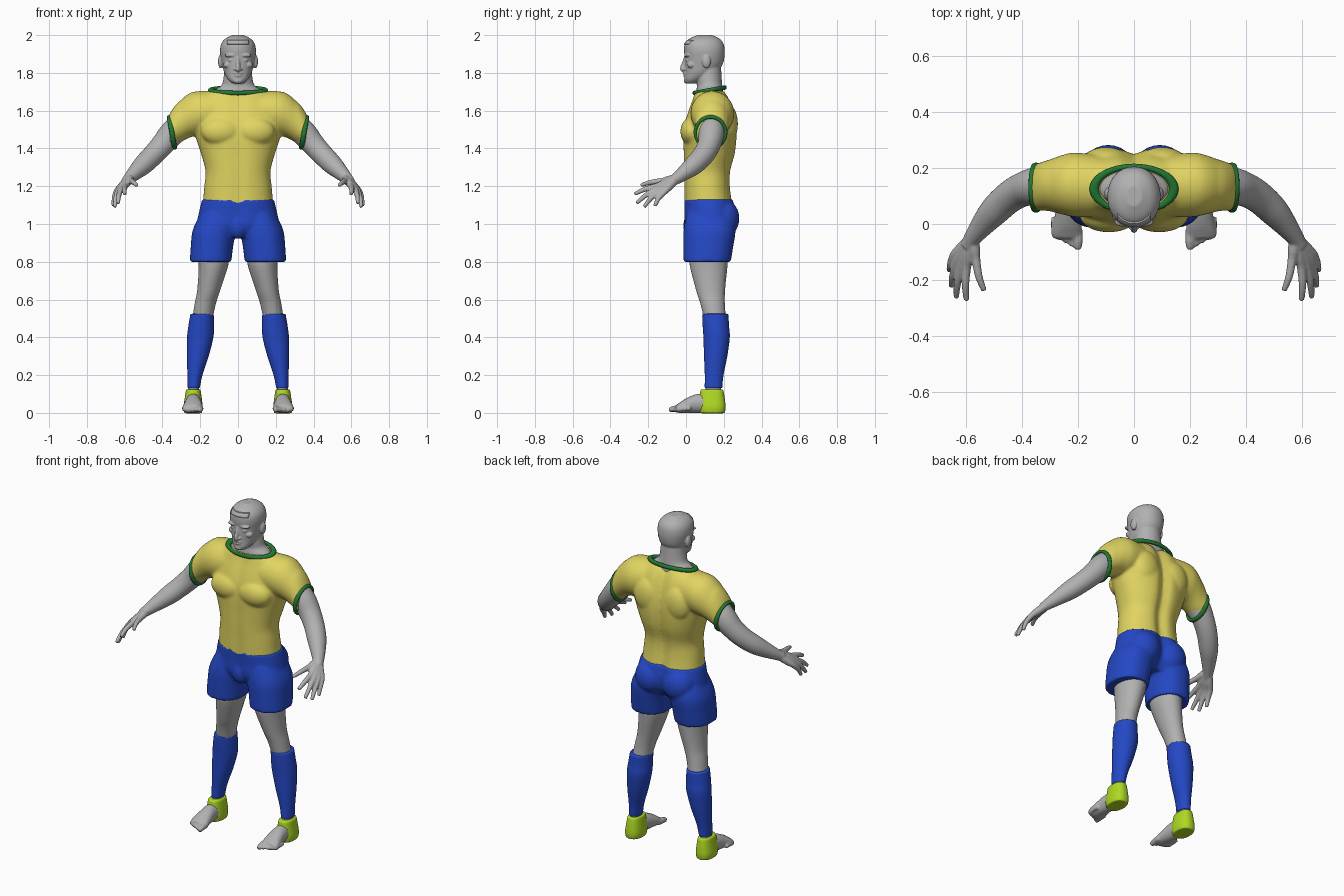
import bpy
import bmesh
import math
from mathutils import Matrix, Vector

default_cube = bpy.data.objects.get("Cube")
if default_cube:
    bpy.data.objects.remove(default_cube, do_unlink=True)

SIDES = (1, -1)
X, Y, Z = Vector((1, 0, 0)), Vector((0, 1, 0)), Vector((0, 0, 1))
RING_AXES = {"x": (Y, Z), "y": (X, Z), "z": (X, Y)}


def make_material(name, red, green, blue):
    material = bpy.data.materials.new(name)
    material.use_nodes = True
    material.diffuse_color = (red, green, blue, 1)
    shader = material.node_tree.nodes["Principled BSDF"]
    shader.inputs["Base Color"].default_value = (red, green, blue, 1)
    shader.inputs["Roughness"].default_value = 0.7
    return material


SKIN = make_material("skin_grey", 0.44, 0.44, 0.44)
YELLOW = make_material("shirt_yellow", 0.75, 0.66, 0.12)
BLUE = make_material("shorts_blue", 0.018, 0.065, 0.56)
GREEN = make_material("trim_green", 0.017, 0.19, 0.035)
LIME = make_material("heel_lime", 0.43, 0.70, 0.017)


def interpolate(keys, steps=5):
    """Smooth curve through all key sections."""
    result = []
    last = len(keys) - 1
    for i in range(last):
        near = (keys[max(i - 1, 0)], keys[i], keys[i + 1], keys[min(i + 2, last)])
        for step in range(steps):
            t = step / steps
            result.append([
                b + 0.5 * t * (c - a + t * (2 * a - 5 * b + 4 * c - d + t * (3 * b - a - 3 * c + d)))
                for a, b, c, d in zip(*near)])
    result.append(list(keys[-1]))
    return result


def loft(bm, keys, axis="z", side=1, power=2, back_groove=0, front_groove=0, segments=40):
    """Closed skin through sections (x, y, z, radius, radius)."""
    sections = interpolate(keys)
    centres = [Vector((s[0] * side, s[1], s[2])) for s in sections]
    rings = []
    for i, section in enumerate(sections):
        if axis == "path":
            tangent = centres[min(i + 1, len(centres) - 1)] - centres[max(i - 1, 0)]
            turn = tangent.to_track_quat("Z", "Y")
            u, v = turn @ X, turn @ Y
        else:
            u, v = RING_AXES[axis]
        ring = []
        for k in range(segments):
            angle = math.tau * k / segments
            cosine, sine = math.cos(angle), math.sin(angle)
            a = math.copysign(abs(cosine) ** (2 / power), cosine)
            b = math.copysign(abs(sine) ** (2 / power), sine)
            point = centres[i] + u * a * section[3] + v * b * section[4]
            fold = math.exp(-(point.x / 0.035) ** 2)
            point.y -= fold * (back_groove if sine > 0 else -front_groove)
            ring.append(bm.verts.new(point))
        rings.append(ring)
    for lower, upper in zip(rings, rings[1:]):
        for k in range(segments):
            n = (k + 1) % segments
            bm.faces.new((lower[k], lower[n], upper[n], upper[k]))
    bm.faces.new(rings[0][::-1])
    bm.faces.new(rings[-1])


def tube(bm, keys, segments=16):
    """Round limb through (x, y, z, radius)."""
    loft(bm, [(*key, key[3]) for key in keys], "path", segments=segments)


def blob(bm, centre, radii, paired=False):
    """Ellipsoid muscle or feature, optionally on both sides."""
    for side in SIDES if paired else (1,):
        place = Matrix.Translation((centre[0] * side, centre[1], centre[2]))
        bmesh.ops.create_uvsphere(bm, u_segments=24, v_segments=14, radius=1,
                                  matrix=place @ Matrix.Diagonal((*radii, 1)))


def sculpt(name, bm, material, voxel, smoothing, mirrored=False):
    """Fuse the overlapping volumes into one smooth surface."""
    bmesh.ops.recalc_face_normals(bm, faces=bm.faces[:])
    mesh = bpy.data.meshes.new(name)
    bm.to_mesh(mesh)
    bm.free()
    mesh.materials.append(material)
    obj = bpy.data.objects.new(name, mesh)
    bpy.context.collection.objects.link(obj)
    fuse = obj.modifiers.new("fuse", "REMESH")
    fuse.mode = "VOXEL"
    fuse.voxel_size = voxel
    fuse.use_smooth_shade = True
    relax = obj.modifiers.new("relax", "SMOOTH")
    relax.factor = 0.5
    relax.iterations = smoothing
    if mirrored:
        obj.modifiers.new("mirror", "MIRROR").use_mirror_merge = False
    return obj


def trim_ring(name, location, rotation, scale):
    bpy.ops.mesh.primitive_torus_add(major_radius=1, minor_radius=0.12, major_segments=48,
                                     location=location, rotation=rotation)
    ring = bpy.context.object
    ring.name = name
    ring.scale = scale
    ring.data.materials.append(GREEN)
    bpy.ops.object.shade_smooth()


# Shirt: trunk, shoulders with sleeves, chest and shoulder blades
bm = bmesh.new()
loft(bm, [(0, .12, 1.10, .187, .132), (0, .113, 1.20, .178, .126), (0, .113, 1.28, .172, .128),
          (0, .124, 1.37, .195, .14), (0, .128, 1.46, .225, .145), (0, .13, 1.53, .245, .14),
          (0, .133, 1.60, .24, .122), (0, .133, 1.66, .215, .10), (0, .125, 1.705, .148, .08)],
     power=2.2, back_groove=.025, front_groove=.008, segments=64)
for side in SIDES:
    loft(bm, [(.12, .135, 1.59, .11, .115), (.21, .14, 1.585, .115, .118), (.26, .14, 1.573, .105, .117),
              (.31, .137, 1.537, .09, .109), (.352, .13, 1.485, .083, .087)], "x", side)
blob(bm, (.09, .03, 1.49), (.105, .06, .075), paired=True)
blob(bm, (.10, .225, 1.53), (.085, .05, .10), paired=True)
for vert in bm.verts:  # slant the sleeve openings
    reach = max(0, (abs(vert.co.x) - .3) / .05)
    vert.co.x += math.copysign(reach * .17 * (vert.co.z - 1.485), vert.co.x)
sculpt("shirt", bm, YELLOW, .008, 6)

# Green trim on sleeves and neckline
for side, label in zip(SIDES, ("left", "right")):
    trim_ring(label + "_cuff", (.35 * side, .13, 1.485), (0, 1.74 * side, 0), (.083, .08, .11))
trim_ring("collar", (0, .125, 1.708), (.18, 0, 0), (.142, .082, .1))

# Shorts: pelvis, seat and two wide legs
bm = bmesh.new()
loft(bm, [(0, .12, 1.13, .19, .134), (0, .128, 1.06, .207, .14),
          (0, .125, .99, .215, .135), (0, .12, .93, .17, .10)],
     power=2.2, back_groove=.025, front_groove=.01, segments=64)
for side in SIDES:
    loft(bm, [(.10, .125, 1.06, .095, .12), (.125, .125, .97, .114, .137),
              (.138, .118, .88, .112, .132), (.145, .112, .80, .11, .125)], side=side, power=2.2)
blob(bm, (.092, .19, 1.03), (.098, .093, .105), paired=True)
blob(bm, (0, .03, .99), (.05, .045, .07))
sculpt("shorts", bm, BLUE, .008, 4)

# Bare legs and feet with toes
bm = bmesh.new()
loft(bm, [(.13, .12, .86, .085, .105), (.13, .12, .78, .078, .10), (.155, .13, .65, .061, .077),
          (.175, .142, .57, .056, .064), (.195, .158, .45, .052, .056), (.213, .155, .30, .044, .048),
          (.235, .145, .14, .029, .041), (.237, .14, .08, .034, .048)])
loft(bm, [(.237, .15, .052, .038, .05), (.237, .06, .05, .042, .05), (.238, 0, .038, .05, .038),
          (.24, -.035, .027, .054, .027), (.24, -.052, .022, .048, .02)], "y")
for toe in range(5):
    x = .2 + toe * .021
    tip = -.09 + .011 * toe
    girth = .017 if toe == 0 else .0125
    tube(bm, [(x, tip + .07, .024, girth), (x, tip + .03, .022, girth), (x, tip, .014, girth * .75)])
sculpt("legs_and_feet", bm, SKIN, .006, 3, mirrored=True)

# Long socks
bm = bmesh.new()
loft(bm, [(.19, .155, .525, .062, .07), (.195, .158, .46, .068, .07), (.2, .162, .40, .07, .07),
          (.213, .157, .30, .058, .062), (.228, .149, .20, .04, .05), (.235, .145, .13, .033, .047)])
sculpt("socks", bm, BLUE, .006, 3, mirrored=True)

# Heel covers
bm = bmesh.new()
loft(bm, [(.237, .137, .125, .038, .06), (.237, .138, .08, .045, .067),
          (.238, .139, .03, .051, .071), (.238, .139, -.002, .047, .066)], power=2.4)
sculpt("heel_covers", bm, LIME, .006, 3, mirrored=True)

# Arms and hands; each finger starts at the wrist so the palm fuses
bm = bmesh.new()
tube(bm, [(.27, .137, 1.56, .062), (.345, .135, 1.485, .068), (.40, .122, 1.42, .061),
          (.45, .092, 1.365, .057), (.50, .045, 1.315, .053), (.545, -.008, 1.272, .041),
          (.58, -.055, 1.238, .03), (.595, -.08, 1.223, .026)], segments=32)
wrist = Vector((.577, -.05, 1.241))
fingers = {
    "index": ((.598, -.155, 1.20), (.598, -.272, 1.158)),
    "middle": ((.618, -.15, 1.187), (.635, -.262, 1.11)),
    "ring": ((.633, -.135, 1.177), (.652, -.222, 1.09)),
    "little": ((.642, -.112, 1.172), (.66, -.165, 1.095)),
    "thumb": ((.565, -.125, 1.228), (.535, -.238, 1.205)),
}
for knuckle, tip in fingers.values():
    knuckle, tip = Vector(knuckle), Vector(tip)
    bend = knuckle.lerp(tip, .5) + Vector((.004, -.006, .004))
    tube(bm, [(*wrist.lerp(knuckle, .15), .022), (*wrist.lerp(knuckle, .6), .021),
              (*knuckle, .0165), (*bend, .0135), (*tip, .01)])
sculpt("arms_and_hands", bm, SKIN, .005, 3, mirrored=True)

# Head and neck
bm = bmesh.new()
loft(bm, [(0, .125, 1.66, .13, .07), (0, .125, 1.705, .122, .07), (0, .125, 1.735, .088, .067),
          (0, .121, 1.77, .077, .068), (0, .12, 1.84, .07, .065)])
loft(bm, [(0, .03, 1.745, .03, .032), (0, .045, 1.765, .052, .054), (0, .075, 1.80, .072, .081),
          (0, .092, 1.84, .083, .099), (0, .098, 1.88, .091, .105), (0, .097, 1.92, .095, .108),
          (0, .096, 1.955, .088, .102), (0, .098, 1.982, .066, .079), (0, .1, 2.001, .028, .036)],
     power=2.1)
tube(bm, [(0, -.002, 1.885, .008), (0, -.01, 1.855, .01), (0, -.02, 1.822, .0125), (0, -.008, 1.812, .01)])
blob(bm, (.013, -.006, 1.82), (.01, .012, .009), paired=True)     # nostrils
blob(bm, (.037, .007, 1.893), (.034, .017, .010), paired=True)    # brows
blob(bm, (.035, .011, 1.867), (.018, .014, .009), paired=True)    # eyes
blob(bm, (.055, .028, 1.842), (.023, .021, .018), paired=True)    # cheekbones
blob(bm, (0, -.001, 1.798), (.027, .015, .0065))                  # upper lip
blob(bm, (0, 0, 1.785), (.023, .015, .0065))                      # lower lip
blob(bm, (0, .008, 1.758), (.027, .02, .016))                     # chin
blob(bm, (.092, .108, 1.86), (.014, .023, .036), paired=True)     # ears
head = sculpt("head", bm, SKIN, .004, 3)

# Thin hairline plate wrapped on the forehead
bpy.ops.mesh.primitive_grid_add(x_subdivisions=24, y_subdivisions=8, size=1,
                                location=(0, -.1, 1.961), rotation=(math.pi / 2, 0, 0))
plate = bpy.context.object
plate.name = "hairline_plate"
plate.scale = (.118, .024, 1)
plate.data.materials.append(SKIN)
bpy.ops.object.shade_smooth()
wrap = plate.modifiers.new("wrap", "SHRINKWRAP")
wrap.target = head
wrap.wrap_method = "PROJECT"
wrap.use_project_z = True
wrap.use_positive_direction = False
wrap.use_negative_direction = True
thicken = plate.modifiers.new("thicken", "SOLIDIFY")
thicken.thickness = .007
thicken.offset = 0
